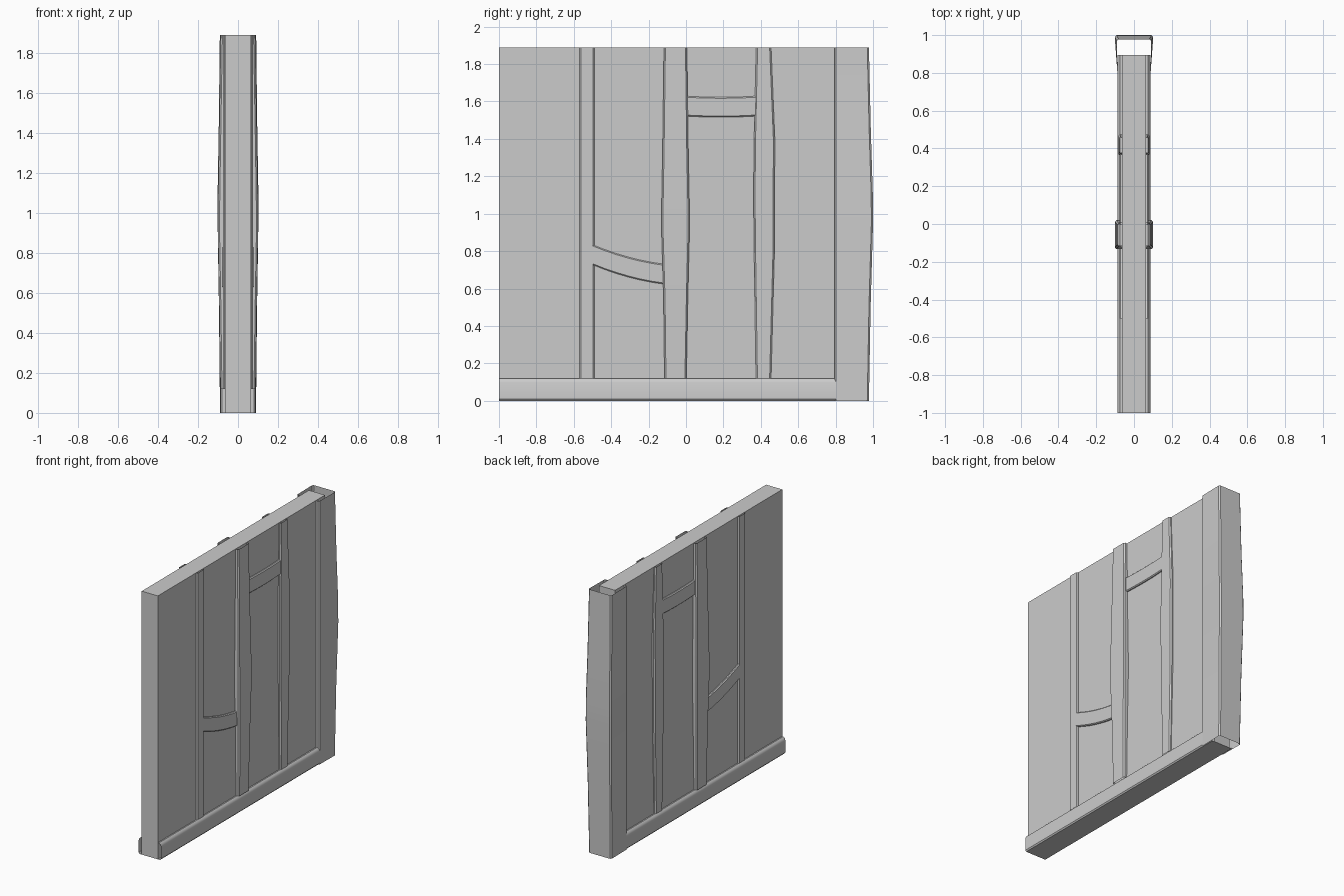
import bpy

cube = bpy.data.objects.get("Cube")
if cube:
    bpy.data.objects.remove(cube, do_unlink=True)

grey = bpy.data.materials.new("plain grey")
grey.use_nodes = True
COLOR = (0.6, 0.6, 0.6, 1)
grey.diffuse_color = COLOR
grey.node_tree.nodes["Principled BSDF"].inputs["Base Color"].default_value = COLOR

HALF = 0.064      # half thickness of the wall panel
TOP = 1.89
SILL_TOP = 0.12


def finish(name, verts, faces, mirror=True):
    mesh = bpy.data.meshes.new(name)
    mesh.from_pydata(verts, [], faces)
    mesh.materials.append(grey)
    obj = bpy.data.objects.new(name, mesh)
    bpy.context.collection.objects.link(obj)
    if mirror:
        mod = obj.modifiers.new("both_sides", 'MIRROR')
        mod.merge_threshold = 0.0005
    bpy.ops.object.select_all(action='DESELECT')
    obj.select_set(True)
    bpy.context.view_layer.objects.active = obj
    bpy.ops.object.shade_smooth_by_angle(angle=0.6)
    return obj


def loft(name, sections):
    """Skin a sheet over equal-length rows of points."""
    n = len(sections[0])
    verts = [p for row in sections for p in row]
    faces = [(i * n + j, i * n + j + 1, (i + 1) * n + j + 1, (i + 1) * n + j)
             for i in range(len(sections) - 1) for j in range(n - 1)]
    return finish(name, verts, faces)


def ridge(lo, hi, depth, bevel):
    """Open bevelled profile standing out of the panel: (x, across)."""
    return [(HALF - 0.004, lo), (depth - bevel, lo), (depth, lo + bevel),
            (depth, hi - bevel), (depth - bevel, hi), (HALF - 0.004, hi)]


def post(name, stations, bevel=0.008):
    loft(name, [[(x, y, z) for x, y in ridge(lo, hi, depth, bevel)]
                for z, lo, hi, depth in stations])


def brace(name, start, end, sag, height=0.107, depth=0.077, steps=6):
    rows = []
    for i in range(steps + 1):
        t = 1 - i / steps
        y = start[0] + (end[0] - start[0]) * t
        lo = start[1] + (end[1] - start[1]) * t - sag * 4 * t * (1 - t)
        rows.append([(x, y, z) for x, z in ridge(lo, lo + height, depth, 0.006)])
    loft(name, rows)


# Wall panel
x, y0, y1 = HALF, -1.0, 0.895
corners = [(-x, y0), (x, y0), (x, y1), (-x, y1)]
finish("wall_panel", [(a, b, z) for z in (0, TOP) for a, b in corners],
       [(3, 2, 1, 0), (4, 5, 6, 7), (0, 1, 5, 4), (1, 2, 6, 5),
        (2, 3, 7, 6), (3, 0, 4, 7)], mirror=False)

# Sill wrapped around the foot of the panel, open at its ends
sill = [(0, 0), (0.081, 0), (0.088, 0.009), (0.088, 0.098),
        (0.083, 0.112), (0.073, SILL_TOP), (HALF - 0.004, SILL_TOP)]
loft("bottom_sill", [[(a, b, z) for a, z in sill] for b in (0.895, -1.0)])

# Upright timbers on both faces: (z, near edge, far edge, depth)
post("narrow_post", [(SILL_TOP, -0.57, -0.49, 0.075), (TOP, -0.57, -0.49, 0.075)])
post("middle_post", [(SILL_TOP, -0.115, 0.002, 0.088), (0.55, -0.12, 0.01, 0.094),
                     (0.95, -0.132, 0.02, 0.101), (1.35, -0.125, 0.012, 0.095),
                     (TOP, -0.118, 0.005, 0.086)])
post("rear_post", [(SILL_TOP, 0.374, 0.455, 0.078), (0.8, 0.364, 0.473, 0.082),
                   (1.1, 0.361, 0.474, 0.083), (1.4, 0.364, 0.475, 0.082),
                   (TOP, 0.375, 0.455, 0.078)])

# Short braces between the posts
brace("lower_brace", (-0.5, 0.727), (-0.115, 0.623), 0.014)
brace("upper_brace", (-0.005, 1.522), (0.378, 1.522), 0.006)

# Hollow corner post clasping the rear end, open at top and bottom
channel = []
for z, depth, back in [(0, 0.09, 0.978), (0.5, 0.095, 0.987), (0.95, 0.102, 1.0),
                       (1.1, 0.102, 0.999), (1.45, 0.096, 0.988), (TOP, 0.091, 0.978)]:
    near, b = 0.793, 0.009
    outline = [(HALF - 0.004, near), (0.088 - b, near), (0.088, near + b),
               (depth, back - b), (depth - b, back), (0, back)]
    channel.append([(a, c, z) for a, c in outline])
loft("corner_post", channel)
